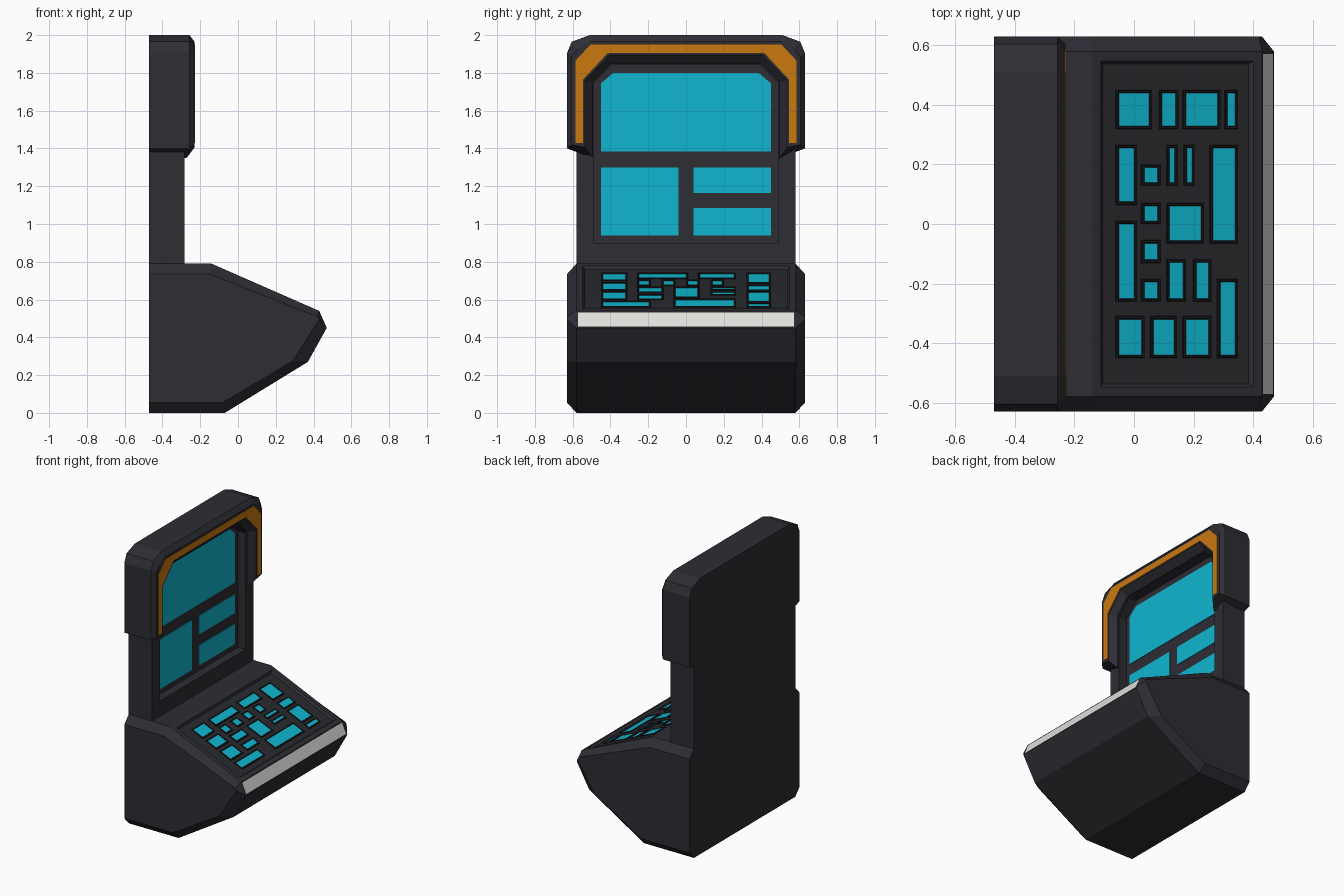
import bpy
import bmesh
from mathutils import Vector

if "Cube" in bpy.data.objects:
    bpy.data.objects.remove(bpy.data.objects["Cube"], do_unlink=True)


def make_material(name, colour):
    mat = bpy.data.materials.new(name)
    mat.use_nodes = True
    mat.diffuse_color = (*colour, 1)
    mat.node_tree.nodes["Principled BSDF"].inputs["Base Color"].default_value = (*colour, 1)
    return mat


BODY = make_material("charcoal body", (0.027, 0.026, 0.034))
PANEL = make_material("dark grey panel", (0.021, 0.022, 0.026))
BEZEL = make_material("black bezel", (0.009, 0.009, 0.011))
CYAN = make_material("cyan display", (0.005, 0.47, 0.63))
ORANGE = make_material("orange trim", (0.6, 0.19, 0.005))
WHITE = make_material("white light", (0.75, 0.75, 0.72))


def loft(bm, rings, end_material=0):
    """Bridge closed rings of equal point count and cap both ends."""
    loops = [[bm.verts.new(p) for p in ring] for ring in rings]
    count = len(loops[0])
    faces = []
    for a, b in zip(loops, loops[1:]):
        for i in range(count):
            j = (i + 1) % count
            faces.append(bm.faces.new((a[i], a[j], b[j], b[i])))
    faces.append(bm.faces.new(loops[0][::-1]))
    end = bm.faces.new(loops[-1])
    end.material_index = end_material
    faces.append(end)
    bmesh.ops.recalc_face_normals(bm, faces=faces)
    return faces


def finish(name, bm, *materials):
    mesh = bpy.data.meshes.new(name)
    bm.to_mesh(mesh)
    bm.free()
    for mat in materials:
        mesh.materials.append(mat)
    obj = bpy.data.objects.new(name, mesh)
    bpy.context.scene.collection.objects.link(obj)
    return obj


def mirrored(half):
    """Complete a half outline in (y, z) across the centre line."""
    return half + [(-y, z) for y, z in reversed(half)]


def at_x(x, outline):
    return [(x, y, z) for y, z in outline]


def arch(name, paths, material):
    """Sweep a cross-section over the top; each path is (x, half outline)."""
    full = [at_x(x, mirrored(half)) for x, half in paths]
    bm = bmesh.new()
    loft(bm, list(zip(*full)))
    return finish(name, bm, material)


# Console base: wedge with chamfered sides
BACK = -0.47
profile = [(BACK, 0), (-0.07, 0), (0.37, 0.27), (0.47, 0.45),
           (0.43, 0.54), (-0.14, 0.79), (BACK, 0.79)]
side = [(BACK, 0.055), (-0.08, 0.055), (0.29, 0.275), (0.43, 0.495),
        (0.42, 0.51), (-0.15, 0.735), (BACK, 0.735)]
bm = bmesh.new()
loft(bm, [[(x, y, z) for x, z in ring] for y, ring in
          ((-0.63, side), (-0.58, profile), (0.58, profile), (0.63, side))])


def middle_face(a, b):
    """Find the full-width face between two profile points."""
    target = Vector(((a[0] + b[0]) / 2, 0, (a[1] + b[1]) / 2))
    return min(bm.faces, key=lambda f: (f.calc_center_median() - target).length)


# Sunken control panel and glowing nose strip
slope, nose = middle_face(profile[4], profile[5]), middle_face(profile[3], profile[4])
SINK = 0.015
bmesh.ops.inset_individual(bm, faces=[slope], thickness=0.045)
bmesh.ops.inset_individual(bm, faces=[slope], thickness=0.016, depth=-SINK)
slope.material_index = 1
bmesh.ops.inset_individual(bm, faces=[nose], thickness=0.013)
nose.material_index = 2
finish("console_base", bm, BODY, PANEL, WHITE)

# Control buttons: (x start, x end, groups of y start, y end)
buttons = [
    (-0.045, 0.055, [(0.33, 0.44)]), (0.1, 0.145, [(0.33, 0.44)]),
    (0.18, 0.285, [(0.33, 0.44)]), (0.32, 0.345, [(0.33, 0.44)]),
    (-0.045, 0.005, [(0.075, 0.255), (-0.25, 0)]),
    (0.04, 0.085, [(0.14, 0.19), (0.01, 0.06), (-0.12, -0.065), (-0.25, -0.195)]),
    (0.125, 0.142, [(0.14, 0.255)]), (0.183, 0.2, [(0.14, 0.255)]),
    (0.27, 0.345, [(-0.055, 0.255)]), (0.125, 0.23, [(-0.055, 0.06)]),
    (0.125, 0.17, [(-0.25, -0.13)]), (0.215, 0.255, [(-0.25, -0.13)]),
    (0.295, 0.345, [(-0.44, -0.195)]), (-0.045, 0.03, [(-0.44, -0.32)]),
    (0.07, 0.14, [(-0.44, -0.32)]), (0.18, 0.255, [(-0.44, -0.32)]),
]
top, low = Vector((-0.14, 0, 0.79)), Vector((0.43, 0, 0.54))
along = (low - top) / (low.x - top.x)
normal = along.cross(Vector((0, 1, 0))).normalized()


def slope_ring(x0, x1, y0, y1, margin, height):
    corners = ((x0 - margin, y0 - margin), (x1 + margin, y0 - margin),
               (x1 + margin, y1 + margin), (x0 - margin, y1 + margin))
    return [top + along * (x - top.x) + Vector((0, y, 0)) + normal * (height - SINK)
            for x, y in corners]


bm = bmesh.new()
for x0, x1, spans in buttons:
    for y0, y1 in spans:
        loft(bm, [slope_ring(x0, x1, y0, y1, margin, height) for margin, height in
                  ((0.011, -0.002), (0.009, 0.005), (0.003, 0.005), (0, 0.002))],
             end_material=1)
finish("control_buttons", bm, BEZEL, CYAN)

# Upright screen housing with a recessed window
shell = mirrored([(0.58, 0.785), (0.58, 1.85), (0.5, 1.94)])
window = mirrored([(0.49, 0.9), (0.49, 1.745), (0.39, 1.845)])
FRONT, SCREEN = -0.283, -0.345
bm = bmesh.new()
loft(bm, [at_x(BACK, shell), at_x(FRONT, shell), at_x(FRONT, window), at_x(SCREEN, window)])
finish("screen_housing", bm, BODY)


# Display screens inside the window
def rectangle(y0, y1, z0, z1):
    return [(y0, z0), (y1, z0), (y1, z1), (y0, z1)]


screens = {
    "main_screen": mirrored([(0.45, 1.385), (0.45, 1.745), (0.385, 1.8)]),
    "lower_wide_screen": rectangle(-0.45, -0.04, 0.94, 1.3),
    "upper_small_screen": rectangle(0.04, 0.45, 1.165, 1.3),
    "lower_small_screen": rectangle(0.04, 0.45, 0.94, 1.085),
}
for name, outline in screens.items():
    bm = bmesh.new()
    loft(bm, [at_x(SCREEN - 0.002, outline), at_x(SCREEN + 0.005, outline)])
    finish(name, bm, CYAN)

# Hood wrapping the top of the housing
FACE = -0.23
outer = [(0.63, 1.4), (0.63, 1.905), (0.605, 1.965), (0.51, 2.0)]
face_outer = [(0.605, 1.42), (0.605, 1.885), (0.575, 1.925), (0.51, 1.965)]
face_inner = [(0.535, 1.405), (0.535, 1.76), (0.47, 1.828), (0.405, 1.895)]
lip = [(0.495, 1.35), (0.495, 1.75), (0.445, 1.8), (0.395, 1.85)]
arch("hood", [(BACK, outer), (-0.257, outer), (FACE, face_outer),
              (FACE, face_inner), (-0.272, lip), (-0.3, lip), (BACK, lip)], BODY)

# Orange trim on the hood face
trim_outer = [(0.585, 1.43), (0.585, 1.865), (0.545, 1.908), (0.505, 1.95)]
trim_inner = [(0.545, 1.43), (0.545, 1.765), (0.48, 1.835), (0.415, 1.905)]
arch("hood_trim", [(FACE - 0.003, trim_outer), (FACE + 0.003, trim_outer),
                   (FACE + 0.003, trim_inner), (FACE - 0.003, trim_inner)], ORANGE)
